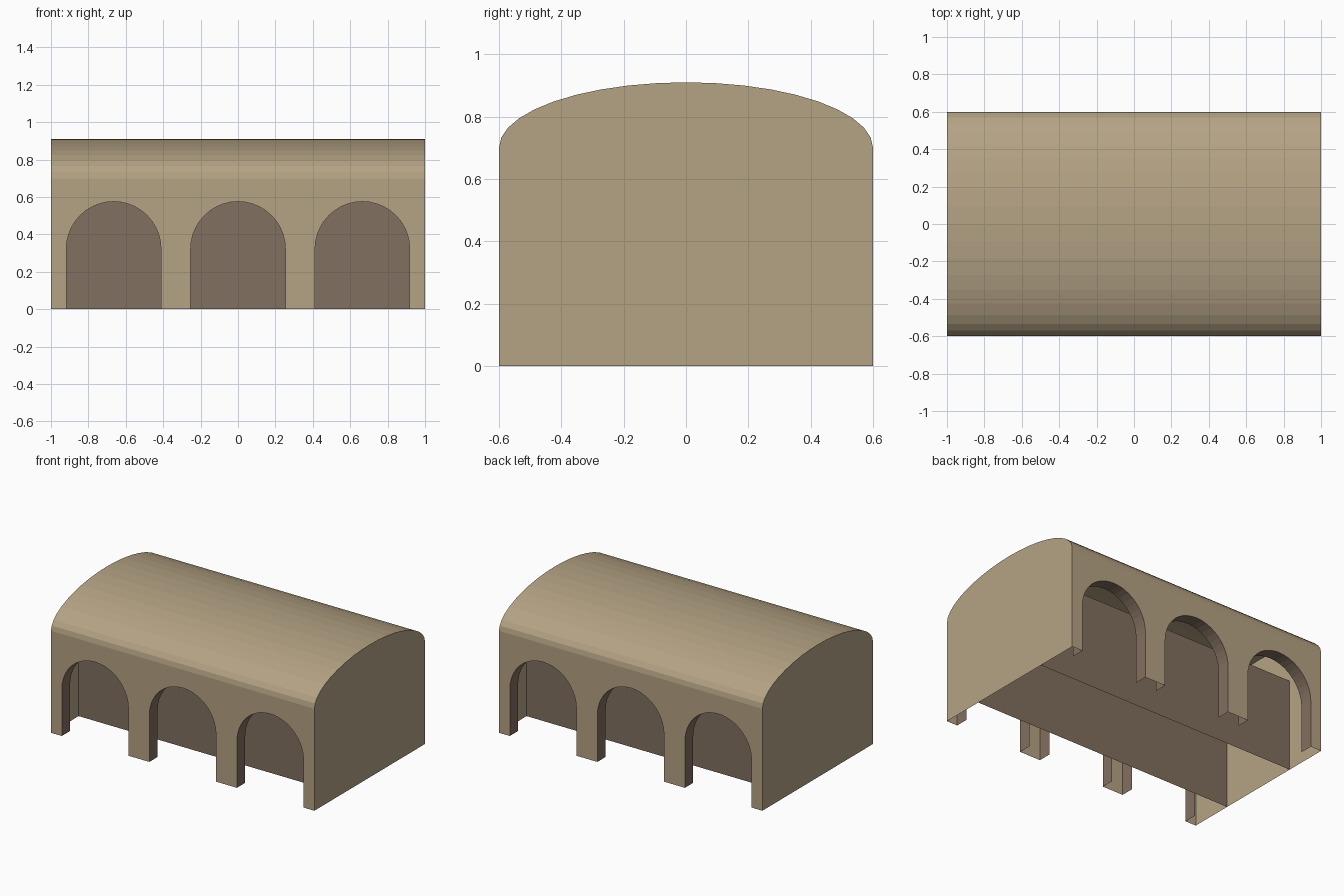
import bpy, bmesh, math

cube = bpy.data.objects.get("Cube")
if cube:
    bpy.data.objects.remove(cube)

LENGTH, HALF_W = 1.0, 0.60            # half sizes of the hall
EAVES, RISE = 0.70, 0.21              # wall height and vault rise
ARCH_R, SPRING, REVEAL = 0.253, 0.322, 0.09
ARCH_X = (-0.665, 0.0, 0.665)
SCREEN_Y, SCREEN_TOP = 0.30, 0.63
SEGMENTS = 20


def material(name, color):
    mat = bpy.data.materials.new(name)
    mat.use_nodes = True
    mat.diffuse_color = color
    mat.node_tree.nodes["Principled BSDF"].inputs["Base Color"].default_value = color
    return mat


stone = material("sandstone", (0.46, 0.365, 0.232, 1))
shade = material("brown_stone", (0.222, 0.16, 0.115, 1))


def half_ellipse(center, base, a, b):
    """Points running from the low side over the top to the high side."""
    angles = [math.pi * (1 - i / SEGMENTS) for i in range(SEGMENTS + 1)]
    return [(center + a * math.cos(t), base + b * math.sin(t)) for t in angles]


def build(name, faces, mat):
    mesh = bpy.data.meshes.new(name)
    bm = bmesh.new()
    for face in faces:
        bm.faces.new([bm.verts.new(p) for p in face])
    bmesh.ops.remove_doubles(bm, verts=bm.verts, dist=0.0001)
    bm.to_mesh(mesh)
    bm.free()
    mesh.materials.append(mat)
    obj = bpy.data.objects.new(name, mesh)
    bpy.context.collection.objects.link(obj)


def strip(points, place_a, place_b):
    """Quads joining two placements of one open profile."""
    return [[place_a(p), place_a(q), place_b(q), place_b(p)]
            for p, q in zip(points, points[1:])]


# Arch outlines, each standing on the ground
arches = [[(x - ARCH_R, 0)] + half_ellipse(x, SPRING, ARCH_R, ARCH_R) + [(x + ARCH_R, 0)]
          for x in ARCH_X]

# Barrel vault roof
vault = half_ellipse(0, EAVES, HALF_W, RISE)
build("vault_roof", strip(vault, lambda p: (-LENGTH, *p), lambda p: (LENGTH, *p)), stone)

# Solid end walls
end = [(-HALF_W, 0)] + vault + [(HALF_W, 0)]
for side, name in ((1, "left_end_wall"), (-1, "right_end_wall")):
    build(name, [[(side * LENGTH, *p) for p in end[::-side]]], stone)

# Arcaded long walls, their arch reveals and the screens behind them
outline = [(-LENGTH, EAVES), (-LENGTH, 0)] + sum(arches, []) + [(LENGTH, 0), (LENGTH, EAVES)]
screen = [(-LENGTH, 0), (LENGTH, 0), (LENGTH, SCREEN_TOP), (-LENGTH, SCREEN_TOP)]
for side, name in ((-1, "front"), (1, "back")):
    def at(y):
        return lambda p: (p[0], side * y, p[1])
    outer, inner = at(HALF_W), at(HALF_W - REVEAL)
    build(name + "_arcade_wall", [[outer(p) for p in outline[::-side]]], stone)
    reveals = [quad for arch in arches for quad in strip(arch[::-side], outer, inner)]
    build(name + "_arch_reveals", reveals, shade)
    build(name + "_screen", [[at(SCREEN_Y)(p) for p in screen[::-side]]], shade)
